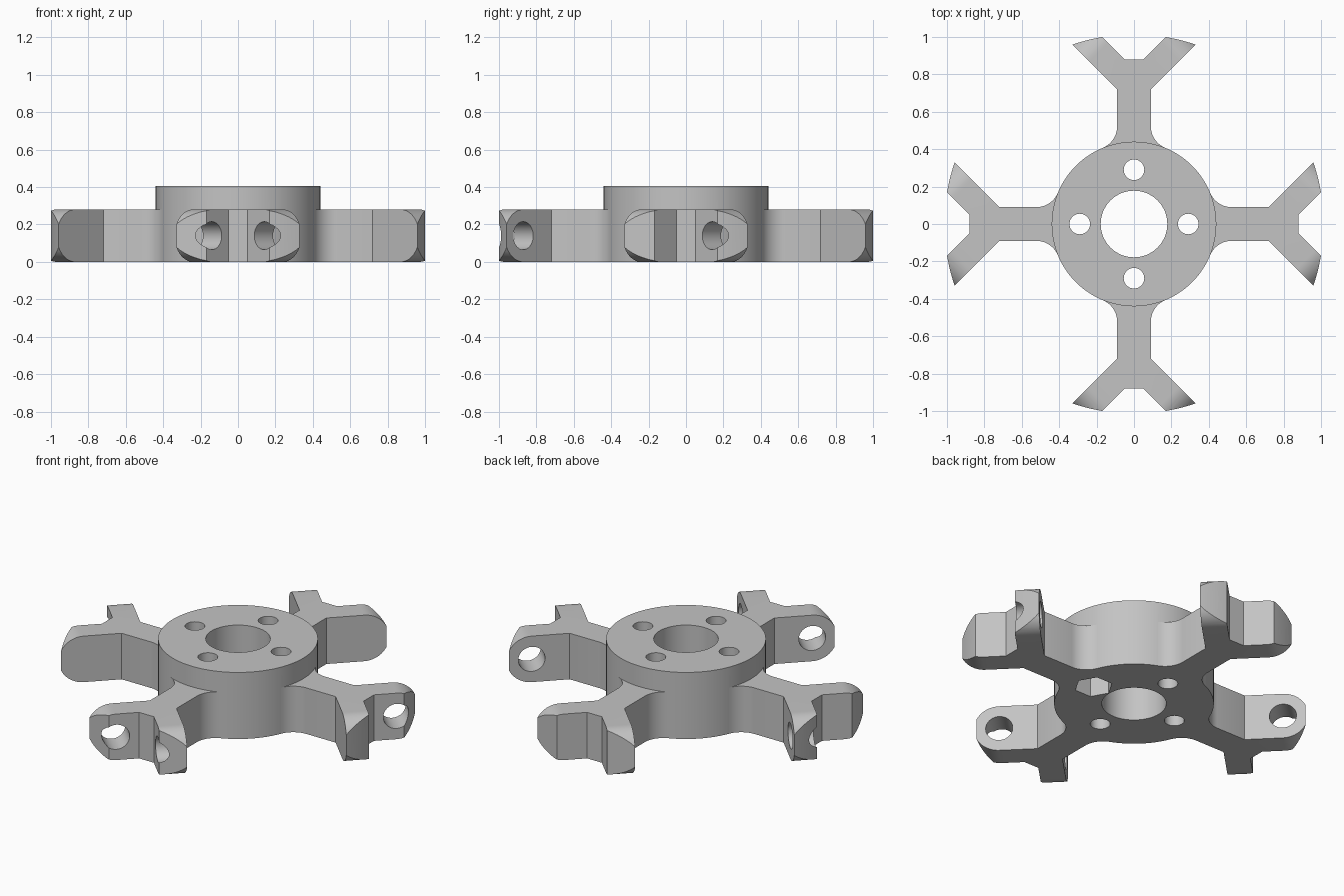
import bpy
import bmesh
from math import cos, sin, pi, sqrt, atan2
from mathutils import Matrix, Vector

cube = bpy.data.objects.get("Cube")
if cube:
    bpy.data.objects.remove(cube, do_unlink=True)

HUB_R, HUB_H = 0.44, 0.405
ARM_H, ARM_W = 0.28, 0.09          # arm height, stem half width
FILLET = 0.125
PLATE = 0.2 / sqrt(2)              # prong thickness
BOLT_R = 0.29                      # bolt circle


def prism(name, pts, z0, z1, matrix=Matrix()):
    """Extrude a closed outline from z0 to z1 and place it."""
    bm = bmesh.new()
    face = bm.faces.new([bm.verts.new((x, y, z0)) for x, y in pts])
    ext = bmesh.ops.extrude_face_region(bm, geom=[face])
    top = [v for v in ext["geom"] if isinstance(v, bmesh.types.BMVert)]
    bmesh.ops.translate(bm, verts=top, vec=(0, 0, z1 - z0))
    bm.transform(matrix)
    bmesh.ops.recalc_face_normals(bm, faces=bm.faces)
    mesh = bpy.data.meshes.new(name)
    bm.to_mesh(mesh)
    bm.free()
    obj = bpy.data.objects.new(name, mesh)
    bpy.context.collection.objects.link(obj)
    return obj


def arc(r, n, a0=0.0, a1=2 * pi, cx=0.0, cy=0.0, closed=True):
    steps = n if closed else n - 1
    return [(cx + r * cos(a0 + (a1 - a0) * i / steps),
             cy + r * sin(a0 + (a1 - a0) * i / steps)) for i in range(n)]


def combine(target, other, operation):
    """Apply a boolean to target and remove the other object."""
    other.hide_render = True
    mod = target.modifiers.new("boolean", "BOOLEAN")
    mod.operation = operation
    mod.solver = "EXACT"
    mod.object = other
    bpy.context.view_layer.objects.active = target
    bpy.ops.object.modifier_apply(modifier=mod.name)
    bpy.data.objects.remove(other, do_unlink=True)


# Hub
body = prism("mount_frame", arc(HUB_R, 128), 0, HUB_H)

# Half outline of an arm stem, blended into the hub by a fillet
fy = ARM_W + FILLET
fx = sqrt((HUB_R + FILLET) ** 2 - fy ** 2)
start = atan2(-fy, -fx)
half = [(0.25, 0.1)] + arc(FILLET, 14, start, -pi / 2, fx, fy, closed=False)
half += [(0.72, ARM_W), (0.88, 0.05)]
stem_outline = half + [(x, -y) for x, y in reversed(half)]

# Prong side outline: a bar with a full round end about the eye hole
r_end = ARM_H / 2
prong_outline = [(-0.212, -r_end)] + arc(r_end, 33, -pi / 2, pi / 2, closed=False)
prong_outline += [(-0.212, r_end)]

# Prong frame: along the prong, up, then through its thickness
c = sqrt(0.5)
frame = Matrix(((c, 0, c, 0.87), (c, 0, -c, 0.24), (0, 1, 0, r_end), (0, 0, 0, 1)))
turns = [Matrix.Rotation(i * pi / 2, 4, "Z") for i in range(4)]
prongs = [t @ Matrix.Diagonal((1, s, 1, 1)) @ frame for t in turns for s in (1, -1)]

# Four forked arms
for t in turns:
    combine(body, prism("arm_stem", stem_outline, 0, ARM_H, t), "UNION")
for m in prongs:
    combine(body, prism("prong", prong_outline, 0, PLATE, m), "UNION")

# Round off all prong ends to one outer diameter
combine(body, prism("outer_trim", arc(1.014, 256), -0.2, 0.6), "INTERSECT")

# Eye holes through the prongs
for m in prongs:
    combine(body, prism("eye_hole", arc(0.075, 40), -0.1, PLATE + 0.1, m), "DIFFERENCE")

# Centre bore, bolt holes and hexagonal nut pockets underneath
combine(body, prism("centre_bore", arc(0.178, 80), -0.1, 0.6), "DIFFERENCE")
for t in turns:
    m = t @ Matrix.Translation(Vector((BOLT_R, 0, 0)))
    combine(body, prism("bolt_hole", arc(0.055, 40), -0.1, 0.6, m), "DIFFERENCE")
    combine(body, prism("nut_pocket", arc(0.107, 6), -0.1, 0.15, m), "DIFFERENCE")

# Plain grey finish
grey = bpy.data.materials.new("plain_grey")
grey.use_nodes = True
colour = (0.55, 0.55, 0.55, 1)
grey.diffuse_color = colour
grey.node_tree.nodes["Principled BSDF"].inputs["Base Color"].default_value = colour
body.data.materials.clear()
body.data.materials.append(grey)
for p in body.data.polygons:
    p.material_index = 0

bpy.ops.object.select_all(action="DESELECT")
body.select_set(True)
bpy.context.view_layer.objects.active = body
bpy.ops.object.shade_smooth_by_angle(angle=pi / 6)
